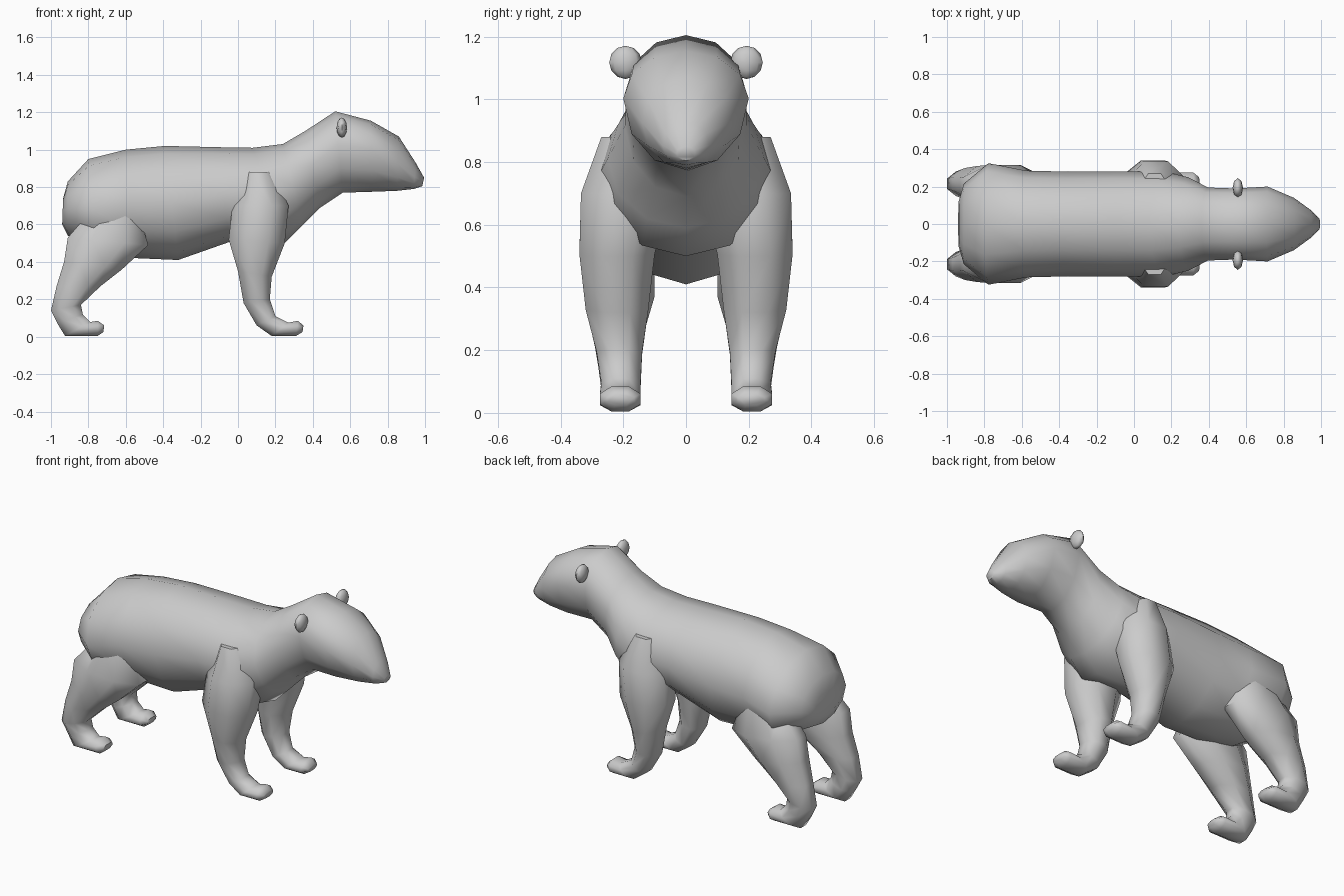
import bpy, bmesh
from math import sin, cos, pi
from mathutils import Matrix

if "Cube" in bpy.data.objects:
    bpy.data.objects.remove(bpy.data.objects["Cube"])


def finish(bm, name, mirror=False, angle=60):
    bmesh.ops.recalc_face_normals(bm, faces=bm.faces)
    me = bpy.data.meshes.new(name)
    bm.to_mesh(me)
    bm.free()
    ob = bpy.data.objects.new(name, me)
    bpy.context.collection.objects.link(ob)
    if mirror:
        mod = ob.modifiers.new("Mirror", 'MIRROR')
        mod.use_axis = (False, True, False)
    bpy.ops.object.select_all(action='DESELECT')
    ob.select_set(True)
    bpy.context.view_layer.objects.active = ob
    bpy.ops.object.shade_smooth_by_angle(angle=angle * pi / 180)
    return ob


def loft(name, rings, n, flat, mirror=False):
    """Each ring: x0, z0, x1, z1 (ends in side view), y0, y1, height of widest point."""
    bm = bmesh.new()
    loops = []
    off = pi / n if flat else 0
    scale = 1 / cos(off)
    for x0, z0, x1, z1, y0, y1, h in rings:
        loop = []
        for i in range(n):
            a = 2 * pi * i / n + off
            s, c = sin(a) * scale, cos(a) * scale
            t = h + s * ((1 - h) if s > 0 else h)
            y = (y0 + y1) / 2 + c * (y1 - y0) / 2
            loop.append(bm.verts.new((x0 + (x1 - x0) * t, y, z0 + (z1 - z0) * t)))
        loops.append(loop)
    for a, b in zip(loops, loops[1:]):
        for i in range(n):
            j = (i + 1) % n
            bm.faces.new((a[i], a[j], b[j], b[i]))
    bm.faces.new(loops[0])
    bm.faces.new(loops[-1])
    return finish(bm, name, mirror)


# torso, neck and head: bottom x z, top x z, half width, widest height
body = [
    (-.94, .60, -.935, .74, .12, .5),
    (-.91, .54, -.91, .83, .215, .5),
    (-.76, .46, -.80, .95, .325, .45),
    (-.55, .42, -.60, 1.0, .285, .5),
    (-.32, .41, -.39, 1.02, .28, .5),
    (-.05, .505, -.10, 1.013, .28, .5),
    (.25, .50, .08, 1.01, .28, .5),
    (.34, .59, .24, 1.03, .25, .5),
    (.44, .69, .36, 1.10, .195, .55),
    (.56, .77, .52, 1.205, .19, .6),
    (.72, .775, .71, 1.155, .20, .6),
    (.85, .78, .86, 1.07, .14, .5),
    (.94, .79, .95, .93, .075, .45),
    (.985, .805, .995, .85, .03, .5),
]
loft("body_and_head", [(a, b, c, d, -w, w, h) for a, b, c, d, w, h in body], 12, False)

# front legs: back x z, front x z, inner y, outer y
front = [
    (.03, .88, .19, .88, .04, .27),
    (-.03, .70, .27, .70, .05, .335),
    (-.05, .52, .25, .50, .10, .34),
    (0, .35, .18, .32, .12, .32),
    (.03, .18, .17, .20, .14, .285),
    (.10, .06, .20, .11, .145, .27),
    (.18, .004, .27, .075, .145, .275),
    (.31, .004, .32, .085, .145, .275),
    (.345, .025, .35, .06, .165, .25),
]
loft("front_legs", [r + (.5,) for r in front], 8, True, True)

# hind legs
hind = [
    (-.78, .68, -.53, .66, .10, .27),
    (-.91, .53, -.48, .49, .10, .315),
    (-.93, .40, -.62, .36, .10, .31),
    (-.97, .27, -.735, .27, .13, .30),
    (-1.0, .14, -.84, .17, .15, .28),
    (-.965, .07, -.83, .12, .15, .27),
    (-.925, .004, -.79, .078, .145, .275),
    (-.75, .004, -.75, .085, .145, .275),
    (-.72, .025, -.715, .06, .165, .25),
]
loft("hind_legs", [r + (.5,) for r in hind], 8, True, True)

# ears
bm = bmesh.new()
bmesh.ops.create_uvsphere(
    bm, u_segments=8, v_segments=6, radius=1,
    matrix=Matrix.Translation((.555, .193, 1.118)) @ Matrix.Diagonal((.028, .052, .053, 1)))
finish(bm, "ears", True)
